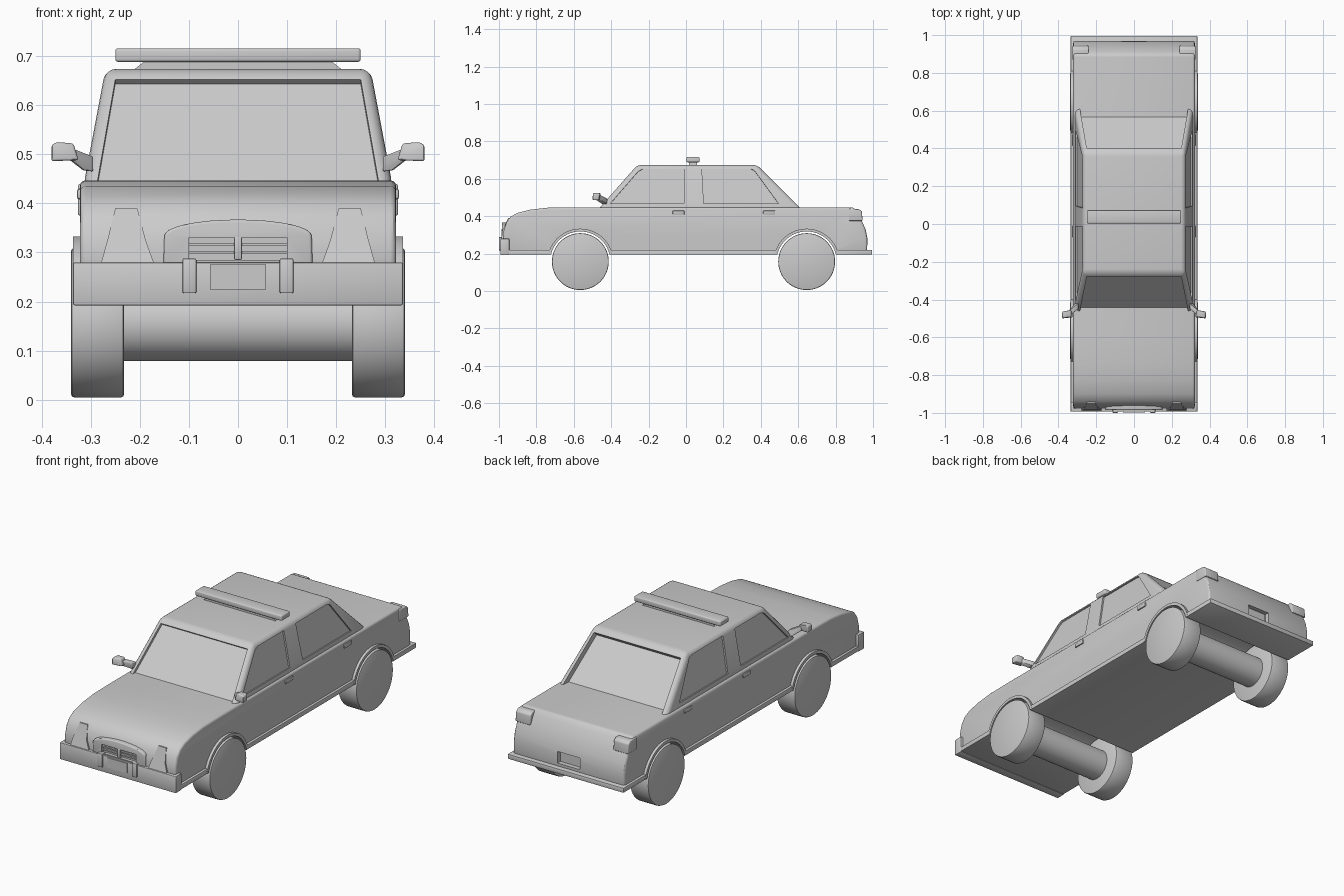
import bpy, bmesh, math
from mathutils import Vector

if "Cube" in bpy.data.objects:
    bpy.data.objects.remove(bpy.data.objects["Cube"])

AXLES = {"front": -0.565, "rear": 0.645}
WZ = 0.157


def finish(name, bm, bevel=0.0, segs=3):
    bmesh.ops.recalc_face_normals(bm, faces=bm.faces)
    me = bpy.data.meshes.new(name)
    bm.to_mesh(me)
    bm.free()
    ob = bpy.data.objects.new(name, me)
    bpy.context.collection.objects.link(ob)
    if bevel:
        m = ob.modifiers.new("bevel", 'BEVEL')
        m.width, m.segments, m.limit_method = bevel, segs, 'ANGLE'
        apply(ob, m)
    return ob


def apply(ob, mod):
    bpy.context.view_layer.objects.active = ob
    bpy.ops.object.modifier_apply(modifier=mod.name)


def slab(name, pts, offset, bevel=0.0, segs=3):
    """Polygon swept along an offset vector."""
    bm = bmesh.new()
    off = Vector(offset)
    a = [bm.verts.new(p) for p in pts]
    b = [bm.verts.new(Vector(p) + off) for p in pts]
    bm.faces.new(a)
    bm.faces.new(b[::-1])
    n = len(a)
    for i in range(n):
        bm.faces.new((a[i], b[i], b[(i + 1) % n], a[(i + 1) % n]))
    return finish(name, bm, bevel, segs)


def box(name, x, y, z, bevel=0.0, segs=2):
    pts = [(x[0], y[0], z[0]), (x[1], y[0], z[0]), (x[1], y[1], z[0]), (x[0], y[1], z[0])]
    return slab(name, pts, (0, 0, z[1] - z[0]), bevel, segs)


def disc(name, x0, x1, y, z, r, bevel=0.0):
    pts = [(x0, y + r * math.cos(t), z + r * math.sin(t))
           for t in [2 * math.pi * i / 48 for i in range(48)]]
    return slab(name, pts, (x1 - x0, 0, 0), bevel, 2)


def cut(ob, cutter):
    m = ob.modifiers.new("cut", 'BOOLEAN')
    m.operation, m.solver, m.object = 'DIFFERENCE', 'EXACT', cutter
    apply(ob, m)
    bpy.data.objects.remove(cutter)


def recess(ob, pts, depth):
    """Cut a window opening to a given depth along the inward normal."""
    n = (Vector(pts[1]) - Vector(pts[0])).cross(Vector(pts[2]) - Vector(pts[0])).normalized()
    mid = sum((Vector(p) for p in pts), Vector()) / len(pts)
    if n.dot(mid - Vector((0, 0.07, 0.5))) < 0:
        n = -n
    cut(ob, slab("cutter", [Vector(p) - n * depth for p in pts], n * (depth + 0.03)))


# Lower body from its side profile
side = [(-.96, .20), (-.978, .28), (-.975, .32), (-.962, .365), (-.938, .397), (-.90, .418),
        (-.83, .435), (-.74, .445), (-.60, .447), (.895, .447), (.915, .425), (.94, .375),
        (.96, .33), (.97, .28), (.968, .20)]
body = slab("body", [(-.322, y, z) for y, z in side], (.644, 0, 0), .012)
skirt = box("sill_skirt", (-.335, .335), (-.985, .995), (.195, .22), .003)

# Wheel arch openings, flared lips, wheels and axles
for end, y in AXLES.items():
    for ob in (body, skirt):
        cut(ob, disc("cutter", -.5, .5, y, WZ, .162))
    for s, tag in ((-1, "left"), (1, "right")):
        a0 = math.asin((.20 - WZ) / .176)
        angs = [a0 + (math.pi - 2 * a0) * i / 24 for i in range(25)]
        arc = [(s * .30, y + .176 * math.cos(t), WZ + .176 * math.sin(t)) for t in angs]
        arc += [(s * .30, y + .161 * math.cos(t), WZ + .161 * math.sin(t)) for t in angs[::-1]]
        slab(f"{end}_{tag}_arch_lip", arc, (s * .036, 0, 0))
        disc(f"{end}_{tag}_wheel", s * .232, s * .34, y, WZ, .152, .006)
    disc(f"{end}_axle", -.235, .235, y, WZ, .078)

# Licence plate recess at the rear
cut(body, box("cutter", (-.065, .065), (.945, 1.1), (.235, .295)))
box("rear_plate", (-.055, .055), (.94, .95), (.24, .29))

# Cabin with recessed windows
zb, zt = .43, .674
xb, xt = .316, .270


def side_x(z):
    return xb + (xt - xb) * (z - zb) / (zt - zb)


bm = bmesh.new()
lo = [bm.verts.new(p) for p in ((-xb, -.475, zb), (xb, -.475, zb), (xb, .625, zb), (-xb, .625, zb))]
hi = [bm.verts.new(p) for p in ((-xt, -.26, zt), (xt, -.26, zt), (xt, .38, zt), (-xt, .38, zt))]
bm.faces.new(lo)
bm.faces.new(hi)
for i in range(4):
    j = (i + 1) % 4
    bm.faces.new((lo[i], lo[j], hi[j], hi[i]))
cabin = finish("cabin", bm, .022, 4)


def end_glass(y0, y1):
    yz = lambda z: y0 + (y1 - y0) * (z - zb) / (zt - zb)
    return [(-.288, yz(.435), .435), (.288, yz(.435), .435), (.25, yz(.652), .652), (-.25, yz(.652), .652)]


recess(cabin, end_glass(-.475, -.26), .014)
recess(cabin, end_glass(.625, .38), .03)
windows = [[(-.405, .467), (-.255, .64), (-.23, .653), (-.012, .653), (-.012, .467)],
           [(.095, .467), (.085, .653), (.345, .653), (.365, .645), (.495, .467)]]
for s in (-1, 1):
    for w in windows:
        recess(cabin, [(s * side_x(z), y, z) for y, z in w], .008)

# Parts repeated on both sides
for s, tag in ((-1, "left"), (1, "right")):
    for y in (-.04, .445):
        box(f"{tag}_door_handle", sorted((s * .31, s * .328)), (y - .032, y + .032), (.408, .43), .005)
    slab(f"{tag}_mirror", [(s * .325, -.46, .488), (s * .38, -.465, .486), (s * .38, -.465, .518),
                           (s * .37, -.46, .525), (s * .335, -.455, .522)], (0, -.035, 0), .005)
    slab(f"{tag}_mirror_arm", [(s * .295, -.42, .465), (s * .315, -.42, .467), (s * .345, -.46, .49),
                               (s * .345, -.46, .515), (s * .295, -.42, .495)], (0, -.03, 0), .003)
    # Headlight: tapered wedge on the nose
    slab(f"{tag}_headlight", [(s * .17, -.987, .275), (s * .28, -.987, .275), (s * .266, -.982, .325),
                              (s * .25, -.95, .39), (s * .205, -.95, .39), (s * .188, -.982, .325)],
         (0, .06, 0))
    # Tail lamp block on the trunk corner
    slab(f"{tag}_tail_lamp", [(s * .24, .87, .375), (s * .24, .87, .44), (s * .24, .925, .437),
                              (s * .24, .94, .425), (s * .24, .945, .375)], (s * .086, 0, 0), .005)
    box(f"{tag}_bumper_guard", sorted((s * .085, s * .113)), (-1.0, -.97), (.217, .288), .003)

# Front bumper and plate
box("front_bumper", (-.336, .336), (-.993, -.945), (.192, .28), .004)
box("front_plate", (-.057, .057), (-.997, -.98), (.225, .276))

# Grille surround with arched top, opening and bars
top = [(.15 * math.cos(t), -.985, .335 + .032 * math.sin(t)) for t in [math.pi * i / 16 for i in range(17)]]
grille = slab("grille_surround", [(.152, -.985, .275)] + top + [(-.152, -.985, .275)], (0, .07, 0), .006)
cut(grille, box("cutter", (-.1, .1), (-1.1, -.968), (.285, .33)))
cut(body, box("cutter", (-.1, .1), (-1.1, -.968), (.285, .33)))
for z in (.30, .316):
    box("grille_bar", (-.1, .1), (-.978, -.96), (z - .003, z + .003))
box("grille_centre_bar", (-.008, .008), (-.986, -.96), (.285, .332), .003)

# Roof light bar on an arched bracket
bar = box("light_bar", (-.25, .25), (.003, .073), (.688, .716), .006, 3)
slab("light_bar_bracket", [(-.215, .015, .67), (-.19, .015, .69), (-.1, .015, .69), (.1, .015, .69),
                           (.19, .015, .69), (.215, .015, .67)], (0, .045, 0))

# Smooth shading with sharp edges kept
bpy.ops.object.select_all(action='SELECT')
bpy.ops.object.shade_smooth_by_angle(angle=math.radians(30))
